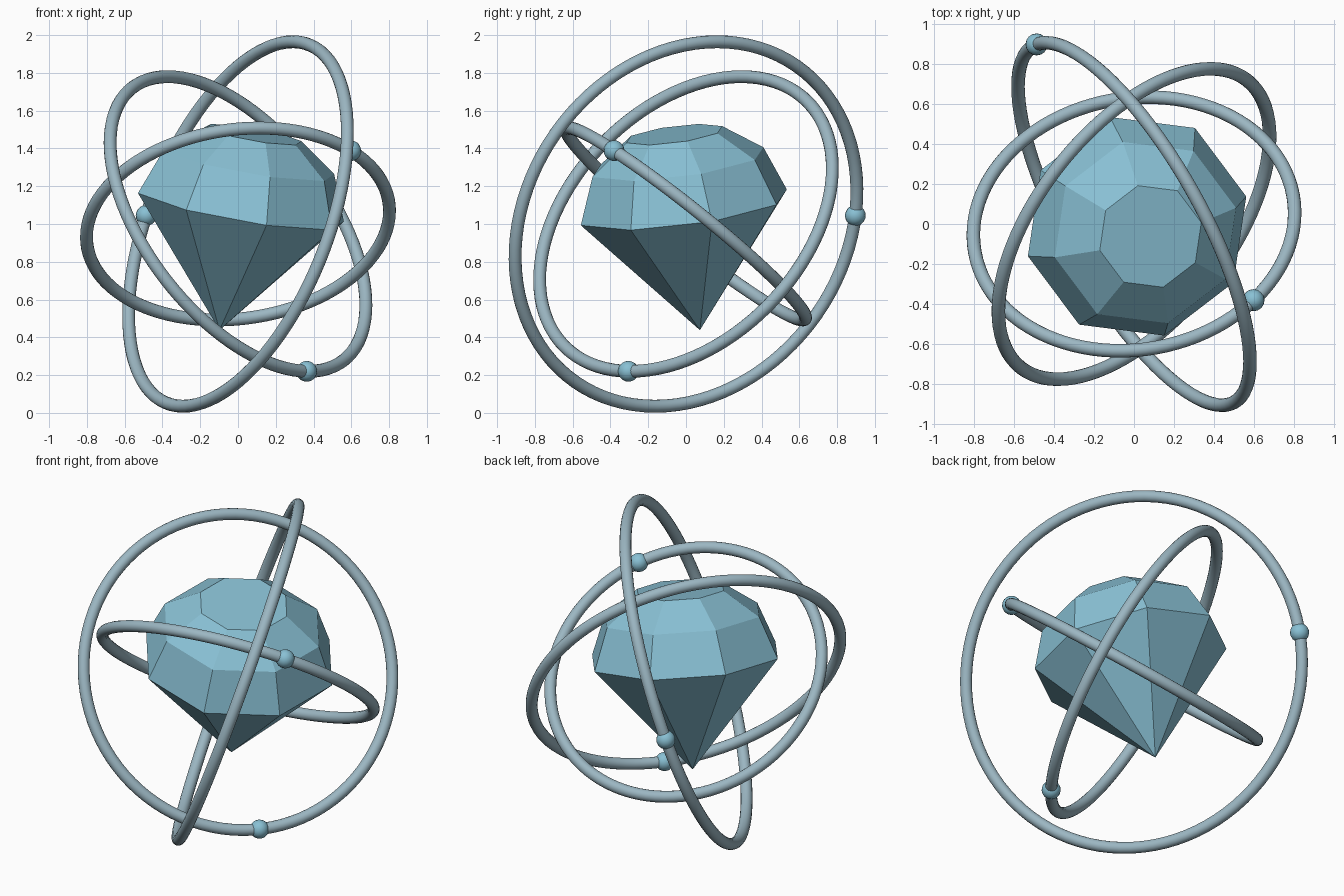
import bpy, bmesh, math
from mathutils import Vector, Matrix

if "Cube" in bpy.data.objects:
    bpy.data.objects.remove(bpy.data.objects["Cube"])

CENTER = Vector((0, 0, 1))


def material(name, color):
    m = bpy.data.materials.new(name)
    m.diffuse_color = (*color, 1)
    m.use_nodes = True
    m.node_tree.nodes["Principled BSDF"].inputs["Base Color"].default_value = m.diffuse_color
    return m


gem_blue = material("gem_blue", (0.25, 0.53, 0.66))
ring_grey = material("ring_blue_grey", (0.33, 0.47, 0.54))


def finish(obj, name, mat, smooth):
    obj.name = name
    obj.data.materials.append(mat)
    if smooth:
        for p in obj.data.polygons:
            p.use_smooth = True
    return obj


# Tilted eight-sided gem: rings of (height along axis, radius), then a point
axis = Vector((0.170, -0.128, 0.977)).normalized()
u = Vector((0.237, -0.956, -0.175))
u = (u - axis * u.dot(axis)).normalized()
v = axis.cross(u)
SIDES = 8
bm = bmesh.new()
apex = bm.verts.new(CENTER - axis * 0.575)
rings = []
for height, radius in ((0.09, 0.57), (0.335, 0.473), (0.485, 0.265)):
    ring = []
    for i in range(SIDES):
        a = math.tau * i / SIDES
        ring.append(bm.verts.new(CENTER + axis * height + (u * math.cos(a) + v * math.sin(a)) * radius))
    rings.append(ring)
for i in range(SIDES):
    j = (i + 1) % SIDES
    bm.faces.new((apex, rings[0][j], rings[0][i]))
    for low, high in zip(rings, rings[1:]):
        bm.faces.new((low[i], low[j], high[j], high[i]))
bm.faces.new(rings[-1])
bmesh.ops.recalc_face_normals(bm, faces=bm.faces)
mesh = bpy.data.meshes.new("gem")
bm.to_mesh(mesh)
bm.free()
gem = bpy.data.objects.new("gem", mesh)
bpy.context.collection.objects.link(gem)
finish(gem, "gem", gem_blue, False)


# Orbit rings, each carrying one small ball
def orbit(label, radius, normal, ball):
    n = Vector(normal).normalized()
    bpy.ops.mesh.primitive_torus_add(
        major_radius=radius, minor_radius=0.034, major_segments=96, minor_segments=16,
        location=CENTER, rotation=n.to_track_quat('Z', 'Y').to_euler())
    finish(bpy.context.object, label + "_ring", ring_grey, True)
    d = Vector(ball)
    d = (d - n * d.dot(n)).normalized() * radius
    bpy.ops.mesh.primitive_uv_sphere_add(segments=16, ring_count=10, radius=0.055, location=CENTER + d)
    finish(bpy.context.object, label + "_ball", gem_blue, True)


orbit("outer", 1.021, (0.823, 0.463, -0.327), (-0.50, 0.89, 0.05))
orbit("middle", 0.913, (0.671, -0.529, 0.520), (0.37, -0.31, -0.775))
orbit("inner", 0.807, (-0.110, 0.620, 0.777), (0.61, -0.39, 0.395))
